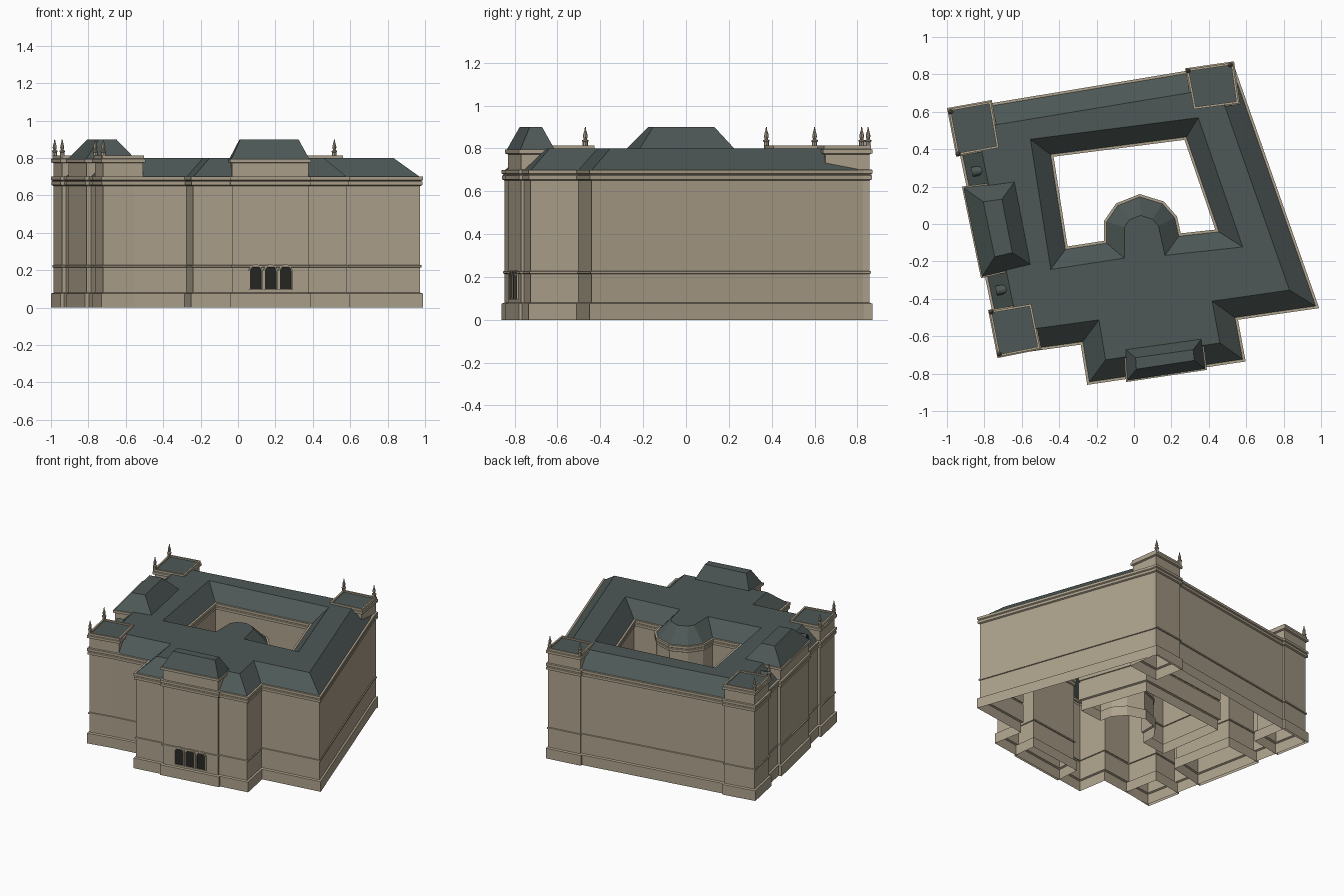
import bpy, bmesh, math
from mathutils import Vector, Matrix

if "Cube" in bpy.data.objects:
    bpy.data.objects.remove(bpy.data.objects["Cube"])


def material(name, col):
    m = bpy.data.materials.new(name)
    m.diffuse_color = (*col, 1)
    m.use_nodes = True
    m.node_tree.nodes["Principled BSDF"].inputs["Base Color"].default_value = m.diffuse_color
    return m


STONE = material("stone", (.42, .36, .265))
SLATE = material("slate", (.075, .098, .093))
DARK = material("dark_glass", (.02, .02, .018))


def finish(bm, name, mats):
    me = bpy.data.meshes.new(name)
    bm.to_mesh(me)
    bm.free()
    for m in mats:
        me.materials.append(m)
    ob = bpy.data.objects.new(name, me)
    bpy.context.collection.objects.link(ob)
    return ob


def inset(poly, d):
    """Mitred offset to the left of the walking direction."""
    out = []
    for i, p in enumerate(poly):
        p = Vector(p)
        a = (p - Vector(poly[i - 1])).normalized()
        b = (Vector(poly[(i + 1) % len(poly)]) - p).normalized()
        n1, n2 = Vector((-a.y, a.x)), Vector((-b.y, b.x))
        out.append(p + (n1 + n2) * d / (1 + n1.dot(n2)))
    return out


def sweep(bm, poly, profile, mat=0):
    """Carry an (inset, height) profile round a plan; returns the last ring."""
    prev = None
    for d, z in profile:
        ring = [bm.verts.new((p.x, p.y, z)) for p in inset(poly, d)]
        if prev:
            for i in range(len(ring)):
                j = (i + 1) % len(ring)
                f = bm.faces.new((prev[i], prev[j], ring[j], ring[i]))
                f.material_index = mat
        prev = ring
    return prev


# shared wall profile: plinth, string course, double cornice
WALL = [(0, 0), (0, .075), (.012, .08), (.012, .214), (.006, .216), (.006, .226),
        (.012, .228), (.012, .65), (.002, .655), (.002, .673), (.008, .677),
        (0, .682), (0, .7)]
UPPER = WALL + [(.012, .702), (.012, .772), (0, .777)]

# plans: outside anticlockwise, courtyard clockwise so insets run into the building
outer = [(-.98, .61), (-.71, -.703), (-.285, -.645), (-.25, -.86), (.597, -.735),
         (.556, -.512), (.99, -.45), (.53, .86)]
court = [(-.43, .36), (.27, .45), (.435, -.03), (.25, -.05), (.23, .04), (.16, .12),
         (.03, .16), (-.096, .11), (-.16, .016), (-.16, -.09), (-.355, -.12)]

# main walls
bm = bmesh.new()
for plan in (outer, court):
    sweep(bm, plan, WALL + [(.016, .7)])
finish(bm, "main_walls", [STONE])

# main roof: slopes from both eaves up to a flat deck with the courtyard hole
bm = bmesh.new()
edges = []
for plan, d in ((outer, .118), (court, .108)):
    ring = sweep(bm, plan, [(.014, .7), (d, .8)])
    edges += [bm.edges.get((ring[i - 1], ring[i])) for i in range(len(ring))]
bmesh.ops.triangle_fill(bm, edges=edges, use_beauty=True, normal=(0, 0, 1))
finish(bm, "main_roof", [SLATE])

# corner towers with parapets
towers = {
    "northwest": [(-1, .62), (-.95, .36), (-.715, .403), (-.76, .663)],
    "southwest": [(-.78, -.46), (-.73, -.717), (-.495, -.67), (-.545, -.42)],
    "northeast": [(.273, .832), (.316, .607), (.567, .64), (.535, .87)],
}
for name, plan in towers.items():
    bm = bmesh.new()
    ring = sweep(bm, plan, UPPER + [(0, .795), (.006, .797), (.006, .813),
                                    (.018, .813), (.018, .803)])
    bm.faces.new(ring).material_index = 1
    finish(bm, name + "_tower", [STONE, SLATE])

# raised pavilions with hipped, flat-topped roofs
pavilions = {
    "front": ([(-.043, -.845), (.39, -.78), (.368, -.604), (-.055, -.663)], .06),
    "west": ([(-.92, .2), (-.818, -.29), (-.54, -.225), (-.63, .238)], .095),
}
for name, (plan, d) in pavilions.items():
    bm = bmesh.new()
    sweep(bm, plan, UPPER + [(0, .795), (.012, .795)])
    finish(bm, name + "_pavilion_walls", [STONE])
    bm = bmesh.new()
    bm.faces.new(sweep(bm, plan, [(.008, .795), (d, .9)]))
    finish(bm, name + "_pavilion_roof", [SLATE])

# finials on the outer tower corners
FINIAL = [(.012, .80), (.012, .83), (.015, .832), (.015, .838), (.007, .842),
          (.011, .856), (.009, .868), (.004, .885), (.002, .9)]
for k, (x, y) in enumerate([(-.98, .6), (-.94, .375), (-.763, -.47), (-.72, -.695),
                            (.515, .85), (.29, .82)]):
    bm = bmesh.new()
    prev = None
    for r, z in FINIAL:
        ring = [bm.verts.new((x + r * math.cos(t * math.pi / 4),
                              y + r * math.sin(t * math.pi / 4), z)) for t in range(8)]
        if prev:
            for i in range(8):
                bm.faces.new((prev[i - 1], prev[i], ring[i], ring[i - 1]))
        prev = ring
    bm.faces.new(prev)
    finish(bm, "finial_%d" % (k + 1), [STONE])

# round dormers on the west slope
for k, (x, y) in enumerate([(-.84, .283), (-.71, -.352)]):
    bm = bmesh.new()
    mat = (Matrix.Translation((x, y, .757)) @ Matrix.Rotation(math.radians(11), 4, 'Z')
           @ Matrix.Rotation(math.pi / 2, 4, 'Y'))
    bmesh.ops.create_cone(bm, cap_ends=True, segments=12, radius1=.026, radius2=.026,
                          depth=.055, matrix=mat)
    for f in bm.faces:
        if len(f.verts) > 4:
            f.material_index = 1
    finish(bm, "dormer_%d" % (k + 1), [SLATE, DARK])

# three arched windows on the front pavilion
start = Vector((-.043, -.845))
along = (Vector((.39, -.78)) - start).normalized()
out = Vector((along.y, -along.x))


def arch(bm, centre, half, sill, spring, depth):
    pts = [(-half, sill), (half, sill)]
    pts += [(half * math.cos(i * math.pi / 10), spring + half * math.sin(i * math.pi / 10))
            for i in range(11)]
    base = start + out * (depth - .012)
    return [bm.verts.new((*(base + along * (centre + s)), z)) for s, z in pts]


for k, x in enumerate((.095, .175, .255)):
    c = (x + .043) / along.x
    bm = bmesh.new()
    bm.faces.new(arch(bm, c, .031, .1, .193, .002)).material_index = 1
    rings = [arch(bm, c, h, s, .193, dep) for h, s, dep in
             ((.038, .094, 0), (.038, .094, .008), (.031, .1, .008), (.031, .1, .002))]
    for a, b in zip(rings, rings[1:]):
        for i in range(len(a)):
            bm.faces.new((a[i - 1], a[i], b[i], b[i - 1]))
    finish(bm, "arched_window_%d" % (k + 1), [STONE, DARK])
